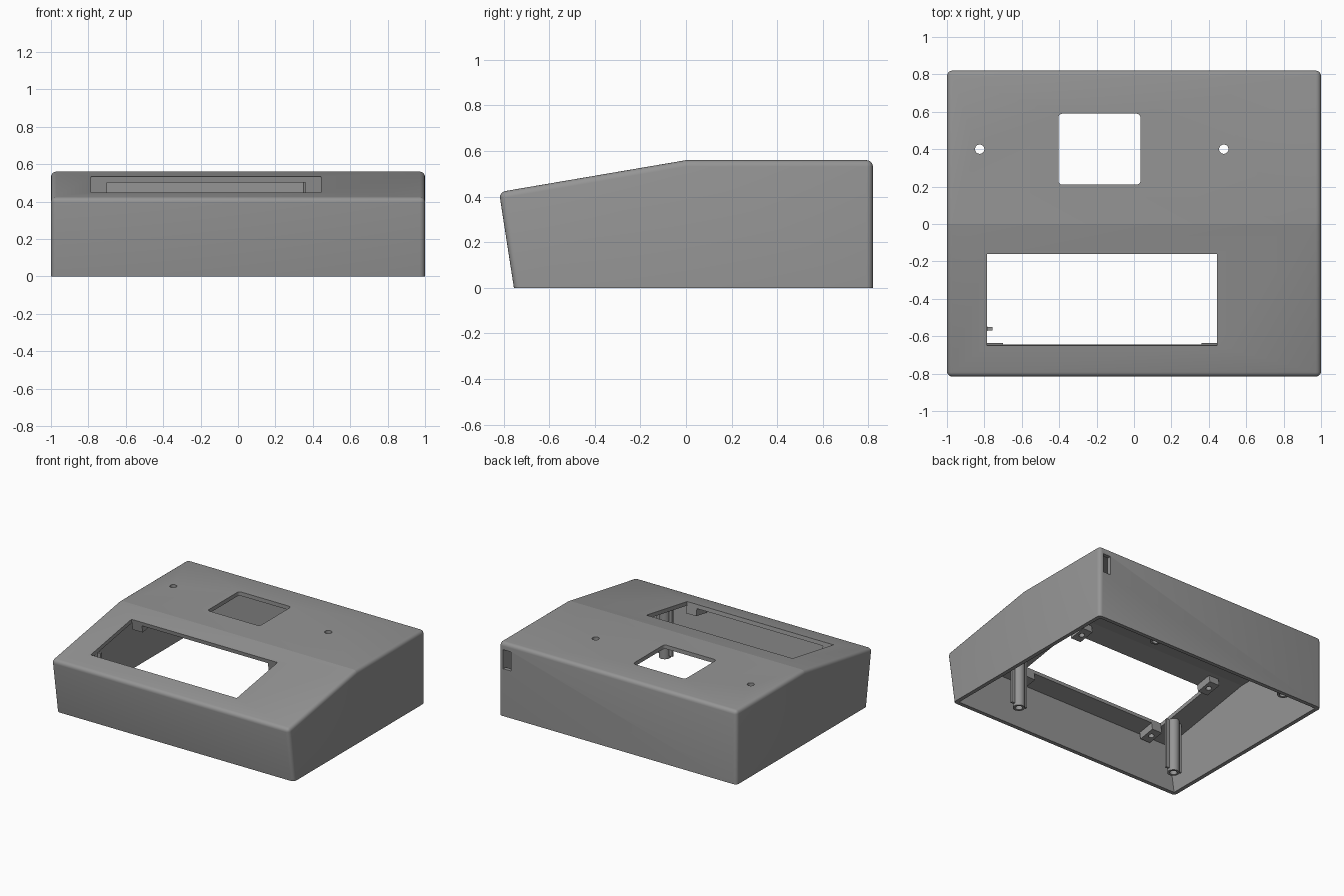
import bpy, bmesh, math
from mathutils import Matrix, Vector

if "Cube" in bpy.data.objects:
    bpy.data.objects.remove(bpy.data.objects["Cube"])

grey = bpy.data.materials.new("mid grey")
grey.diffuse_color = (0.3, 0.3, 0.3, 1)
grey.use_nodes = True
grey.node_tree.nodes["Principled BSDF"].inputs["Base Color"].default_value = grey.diffuse_color

TILT = math.atan2(0.14, 0.82)
SLOPE = Matrix.Translation((0, 0, 0.56)) @ Matrix.Rotation(TILT, 4, 'X')


def make(name, bm, matrix=Matrix()):
    bmesh.ops.transform(bm, matrix=matrix, verts=bm.verts)
    bmesh.ops.recalc_face_normals(bm, faces=bm.faces)
    mesh = bpy.data.meshes.new(name)
    bm.to_mesh(mesh)
    bm.free()
    mesh.materials.append(grey)
    ob = bpy.data.objects.new(name, mesh)
    bpy.context.collection.objects.link(ob)
    return ob


def prism(name, profile, half_width, radius=0):
    """Side profile (y, z) extruded along x; outer edges optionally rounded."""
    bm = bmesh.new()
    face = bm.faces.new([bm.verts.new((-half_width, y, z)) for y, z in profile])
    ext = bmesh.ops.extrude_face_region(bm, geom=[face])["geom"]
    verts = [g for g in ext if isinstance(g, bmesh.types.BMVert)]
    bmesh.ops.translate(bm, vec=(2 * half_width, 0, 0), verts=verts)
    bmesh.ops.recalc_face_normals(bm, faces=bm.faces)
    if radius:
        # leave the open bottom and the shallow crease sharp
        edges = [e for e in bm.edges if e.calc_face_angle(0) > 0.5
                 and max(v.co.z for v in e.verts) > 0.01]
        bmesh.ops.bevel(bm, geom=edges, offset=radius, segments=4,
                        profile=0.5, affect='EDGES', clamp_overlap=True)
    return make(name, bm)


def box(name, lo, hi, matrix=Matrix(), radius=0):
    lo, hi = Vector(lo), Vector(hi)
    bm = bmesh.new()
    bmesh.ops.create_cube(bm, size=1)
    bmesh.ops.scale(bm, vec=hi - lo, verts=bm.verts)
    bmesh.ops.translate(bm, vec=(lo + hi) / 2, verts=bm.verts)
    if radius:
        edges = [e for e in bm.edges
                 if abs(e.verts[0].co.z - e.verts[1].co.z) > 0.01]
        bmesh.ops.bevel(bm, geom=edges, offset=radius, segments=4,
                        profile=0.5, affect='EDGES')
    return make(name, bm, matrix)


def cylinder(name, x, y, z0, z1, r, matrix=Matrix()):
    bm = bmesh.new()
    bmesh.ops.create_cone(bm, cap_ends=True, segments=24, radius1=r, radius2=r,
                          depth=z1 - z0)
    bmesh.ops.translate(bm, vec=(x, y, (z0 + z1) / 2), verts=bm.verts)
    return make(name, bm, matrix)


def activate(ob):
    bpy.ops.object.select_all(action='DESELECT')
    ob.select_set(True)
    bpy.context.view_layer.objects.active = ob


def cut(ob, cutter):
    mod = ob.modifiers.new("cut", 'BOOLEAN')
    mod.operation = 'DIFFERENCE'
    mod.solver = 'EXACT'
    mod.object = cutter
    activate(ob)
    bpy.ops.object.modifier_apply(modifier=mod.name)
    bpy.data.objects.remove(cutter)


# Hollow case, open underneath
case = prism("case_shell", [(-0.755, 0), (-0.82, 0.42), (0, 0.56),
                            (0.82, 0.56), (0.82, 0)], 1, 0.028)
cut(case, prism("cavity", [(-0.717, -0.05), (-0.786, 0.3955), (0.0025, 0.53),
                           (0.79, 0.53), (0.79, -0.05)], 0.97))

# Display window, square to the sloped panel
X0, X1 = -0.785, 0.445
S0, S1 = -0.65 / math.cos(TILT), -0.16 / math.cos(TILT)
cut(case, box("display_cut", (X0, S0, -0.1), (X1, S1, 0.1), SLOPE))

# Rounded window, screw holes and rear cable slot
cut(case, box("keypad_cut", (-0.405, 0.21, 0.45), (0.035, 0.59, 0.7), radius=0.022))
for x in (-0.825, 0.48):
    cut(case, cylinder("hole_cut", x, 0.4, 0.45, 0.7, 0.025))
cut(case, box("slot_cut", (0.90, 0.7, 0.36), (0.965, 0.9, 0.505)))

# Display mounting tabs at the window corners
parts = [case]
for row, s0, s1 in (("front", S0 - 0.13, S0), ("back", S1, S1 + 0.13)):
    for side, a, b in (("left", X0, X0 + 0.085), ("right", X1 - 0.085, X1)):
        tab = box(f"{row}_{side}_tab", (a, s0, -0.085), (b, s1, -0.028), SLOPE)
        cut(tab, cylinder("tab_hole", (a + b) / 2, (s0 + s1) / 2, -0.12, -0.04,
                          0.02, SLOPE))
        parts.append(tab)

# Hollow screw posts under the lid, the front pair with side ribs
for name, x, y, z0, z1 in (("front_left", -0.825, -0.56, 0.03, 0.445),
                           ("front_right", 0.57, -0.56, 0.03, 0.445),
                           ("back_left", -0.76, 0.70, 0.07, 0.54),
                           ("back_right", 0.39, 0.70, 0.07, 0.54)):
    post = cylinder(name + "_post", x, y, z0, z1, 0.042)
    cut(post, cylinder("post_hole", x, y, z0 - 0.05, z1 - 0.06, 0.026))
    parts.append(post)
    if y < 0:
        for tag, sx in (("a", -1), ("b", 1)):
            xs = sorted((x + sx * 0.036, x + sx * 0.068))
            parts.append(box(f"{name}_rib_{tag}", (xs[0], y - 0.009, z0 + 0.02),
                             (xs[1], y + 0.009, z1 - 0.01)))

for ob in parts:
    activate(ob)
    bpy.ops.object.shade_smooth_by_angle(angle=math.radians(30))
    # keep the shallow crease between the lid and the sloped panel crisp
    if ob is case:
        bm = bmesh.new()
        bm.from_mesh(ob.data)
        for e in bm.edges:
            if all(abs(v.co.y) < 0.004 for v in e.verts):
                e.smooth = False
        bm.to_mesh(ob.data)
        bm.free()
